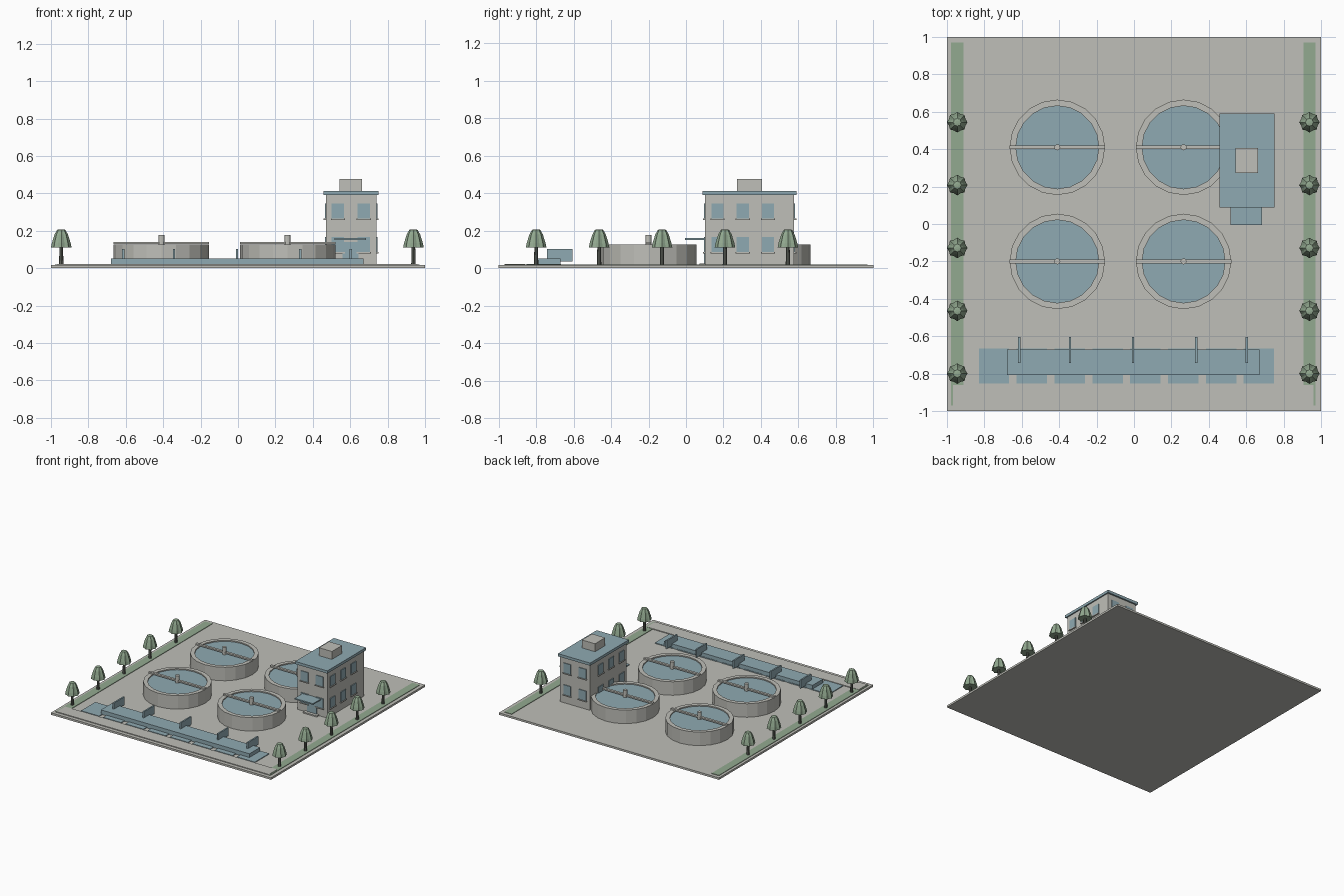
import bpy, bmesh
from math import cos, sin, pi

cube = bpy.data.objects.get("Cube")
if cube:
    bpy.data.objects.remove(cube, do_unlink=True)


def material(name, r, g, b):
    m = bpy.data.materials.new(name)
    m.use_nodes = True
    m.diffuse_color = (r, g, b, 1)
    m.node_tree.nodes["Principled BSDF"].inputs["Base Color"].default_value = (r, g, b, 1)
    return m


CONCRETE = material("concrete", 0.52, 0.52, 0.48)
BLUE = material("pale_blue", 0.275, 0.40, 0.445)
GREEN = material("foliage_green", 0.29, 0.40, 0.28)
BARK = material("bark", 0.12, 0.13, 0.11)


def finish(name, bm, mat):
    bmesh.ops.recalc_face_normals(bm, faces=bm.faces)
    mesh = bpy.data.meshes.new(name)
    bm.to_mesh(mesh)
    bm.free()
    mesh.materials.append(mat)
    ob = bpy.data.objects.new(name, mesh)
    bpy.context.collection.objects.link(ob)
    return ob


def box(name, mat, x, y, z):
    """Box from (low, high) pairs on each axis."""
    bm = bmesh.new()
    bmesh.ops.create_cube(bm, size=1)
    for v in bm.verts:
        v.co = [(a + b) / 2 + c * (b - a) for (a, b), c in zip((x, y, z), v.co)]
    return finish(name, bm, mat)


def lathe(name, mat, cx, cy, profile, sides, flute=1.0, closed=False):
    """Turn (radius, height) points; flute pulls in every second column."""
    bm = bmesh.new()
    rings = []
    for r, z in profile:
        ring = []
        for i in range(sides):
            a = 2 * pi * i / sides
            k = r * (flute if i % 2 else 1)
            ring.append(bm.verts.new((cx + k * cos(a), cy + k * sin(a), z)))
        rings.append(ring)
    pairs = list(zip(rings, rings[1:]))
    if closed:
        pairs.append((rings[-1], rings[0]))
    else:
        bm.faces.new(rings[0])
        bm.faces.new(rings[-1])
    for low, high in pairs:
        for i in range(sides):
            j = (i + 1) % sides
            bm.faces.new((low[i], low[j], high[j], high[i]))
    return finish(name, bm, mat)


# Ground, planting strips and front path
GROUND = 0.016
box("ground_slab", CONCRETE, (-1, 1), (-1, 1), (0, GROUND))
box("front_path", CONCRETE, (-0.968, 0.96), (-0.97, -0.86), (GROUND, 0.022))
for side, x in (("right", -0.945), ("left", 0.938)):
    box(side + "_grass", GREEN, (x - 0.033, x + 0.033), (-0.97, 0.97), (GROUND, 0.02))
    # Trees with pleated crowns
    for i in range(5):
        y = -0.8 + i * 0.336
        tag = f"{side}_tree_{i + 1}"
        lathe(tag + "_trunk", BARK, x, y, [(0.012, GROUND), (0.009, 0.13)], 8)
        lathe(tag + "_crown", GREEN, x, y,
              [(0.055, 0.11), (0.05, 0.135), (0.036, 0.18), (0.022, 0.205), (0.008, 0.207)],
              16, flute=0.86)

# Round settling tanks
for i, (x, y) in enumerate([(a, b) for a in (-0.41, 0.265) for b in (-0.2, 0.41)]):
    tag = f"tank_{i + 1}"
    lathe(tag + "_wall", CONCRETE, x, y,
          [(0.255, GROUND), (0.255, 0.127), (0.222, 0.127), (0.222, GROUND)], 20, closed=True)
    lathe(tag + "_water", BLUE, x, y, [(0.222, 0.09), (0.222, 0.118)], 20)
    box(tag + "_bridge", CONCRETE, (x - 0.255, x + 0.255), (y - 0.01, y + 0.01), (0.128, 0.14))
    lathe(tag + "_post", CONCRETE, x, y, [(0.016, 0.09), (0.016, 0.177)], 12)

# Front channel with gates and paved bays
box("channel", BLUE, (-0.68, 0.67), (-0.808, -0.67), (GROUND, 0.052))
for i, x in enumerate((-0.613, -0.342, -0.006, 0.333, 0.603)):
    box(f"gate_{i + 1}", BLUE, (x - 0.006, x + 0.006), (-0.742, -0.605), (0.035, 0.102))
for i in range(8):
    x = -0.83 + i * 0.2023
    box(f"bay_{i + 1}", BLUE, (x, x + 0.163), (-0.852, -0.666), (GROUND, 0.022))

# Control building
X0, X1, Y0, Y1 = 0.47, 0.74, 0.102, 0.577
box("building_walls", CONCRETE, (X0, X1), (Y0, Y1), (GROUND, 0.392))
box("roof", BLUE, (0.458, 0.75), (0.088, 0.59), (0.39, 0.412))
box("roof_hut", CONCRETE, (0.543, 0.662), (0.273, 0.405), (0.41, 0.477))
box("canopy", BLUE, (0.517, 0.685), (-0.005, Y0), (0.151, 0.161))
box("door", BLUE, (0.56, 0.645), (Y0 - 0.006, Y0), (GROUND, 0.14))
box("door_step", CONCRETE, (0.54, 0.665), (Y0 - 0.03, Y0), (GROUND, 0.026))


# Windows and sills on all four walls, two storeys
def window(tag, x, y, z, dx, dy):
    """Glass and sill centred at a wall point, facing along (dx, dy)."""
    for part, mat, half, depth, span in (("glass", BLUE, 0.033, 0.006, (z, z + 0.08)),
                                         ("sill", CONCRETE, 0.038, 0.012, (z - 0.007, z))):
        hx = depth if dx else half
        hy = depth if dy else half
        box(f"{tag}_{part}", mat, (x - hx, x + hx), (y - hy, y + hy), span)


for floor, z in (("lower", 0.086), ("upper", 0.265)):
    for i, x in enumerate((0.534, 0.672)):
        window(f"front_{floor}_window_{i + 1}", x, Y0, z, 0, 1)
        window(f"back_{floor}_window_{i + 1}", x, Y1, z, 0, 1)
    for i, y in enumerate((0.168, 0.303, 0.438)):
        window(f"left_{floor}_window_{i + 1}", X1, y, z, 1, 0)
        window(f"right_{floor}_window_{i + 1}", X0, y, z, 1, 0)
